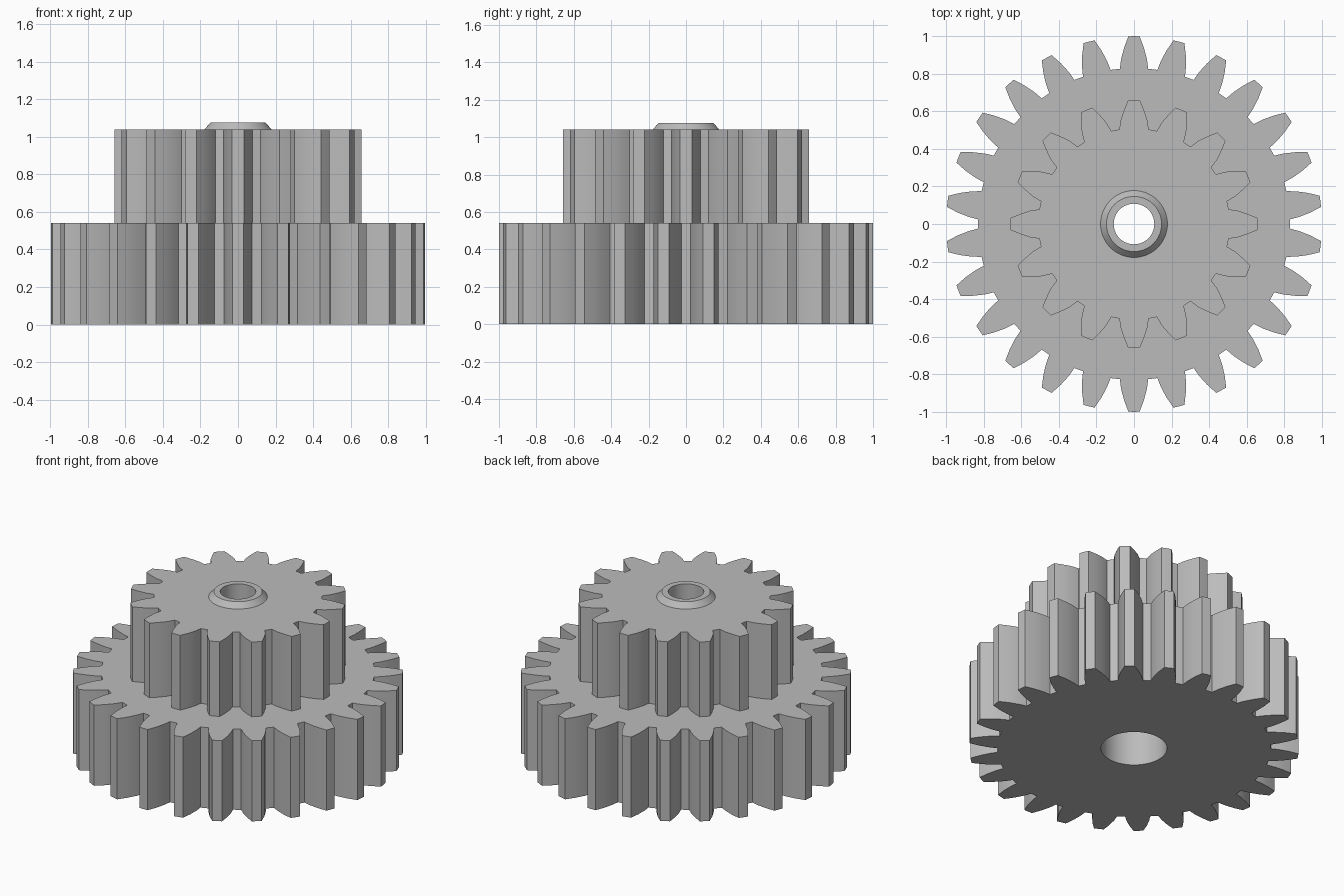
import bpy
import math

cube = bpy.data.objects.get("Cube")
if cube:
    bpy.data.objects.remove(cube, do_unlink=True)

grey = bpy.data.materials.new("plain grey")
colour = (0.5, 0.5, 0.5, 1)
grey.diffuse_color = colour
grey.use_nodes = True
grey.node_tree.nodes["Principled BSDF"].inputs["Base Color"].default_value = colour


def ring_solid(name, loops):
    """Skin a closed chain of equal-length vertex loops."""
    n, m = len(loops[0]), len(loops)
    verts = [v for loop in loops for v in loop]
    faces = []
    for k in range(m):
        a, b = k * n, (k + 1) % m * n
        for i in range(n):
            j = (i + 1) % n
            faces.append((a + i, a + j, b + j, b + i))
    mesh = bpy.data.meshes.new(name)
    mesh.from_pydata(verts, [], faces)
    mesh.materials.append(grey)
    obj = bpy.data.objects.new(name, mesh)
    bpy.context.collection.objects.link(obj)
    bpy.ops.object.select_all(action='DESELECT')
    obj.select_set(True)
    bpy.context.view_layer.objects.active = obj
    bpy.ops.object.shade_smooth_by_angle(angle=math.radians(20))
    return obj


def loop_at(polar, z, radius=None):
    return [((radius or r) * math.cos(a), (radius or r) * math.sin(a), z)
            for r, a in polar]


def gear(name, teeth, flank, bore, bottom, top):
    """Flank is (radius, half width) from root to tip; one tooth points to +y."""
    half = [(r, math.atan2(w, r)) for r, w in flank]
    tooth = [(r, -a) for r, a in half] + [(half[-1][0], 0)]
    tooth += [(r, a) for r, a in reversed(half)]
    step = math.tau / teeth
    polar = [(r, a + math.pi / 2 + i * step) for i in range(teeth) for r, a in tooth]
    return ring_solid(name, [loop_at(polar, bottom, bore), loop_at(polar, bottom),
                             loop_at(polar, top), loop_at(polar, top, bore)])


# Two stacked spur gears, the lower with a wider bore
gear("large_gear", 26, [(0.83, 0.076), (0.88, 0.069), (0.94, 0.053), (1.0, 0.03)],
     0.2, 0, 0.54)
gear("small_gear", 16, [(0.51, 0.079), (0.56, 0.071), (0.61, 0.053), (0.658, 0.032)],
     0.108, 0.52, 1.04)

# Bevelled collar around the shaft hole
circle = [(1, i * math.tau / 64) for i in range(64)]
profile = [(0.108, 1.03), (0.178, 1.03), (0.178, 1.04), (0.147, 1.075), (0.108, 1.075)]
ring_solid("hub_collar", [loop_at(circle, z, r) for r, z in profile])
